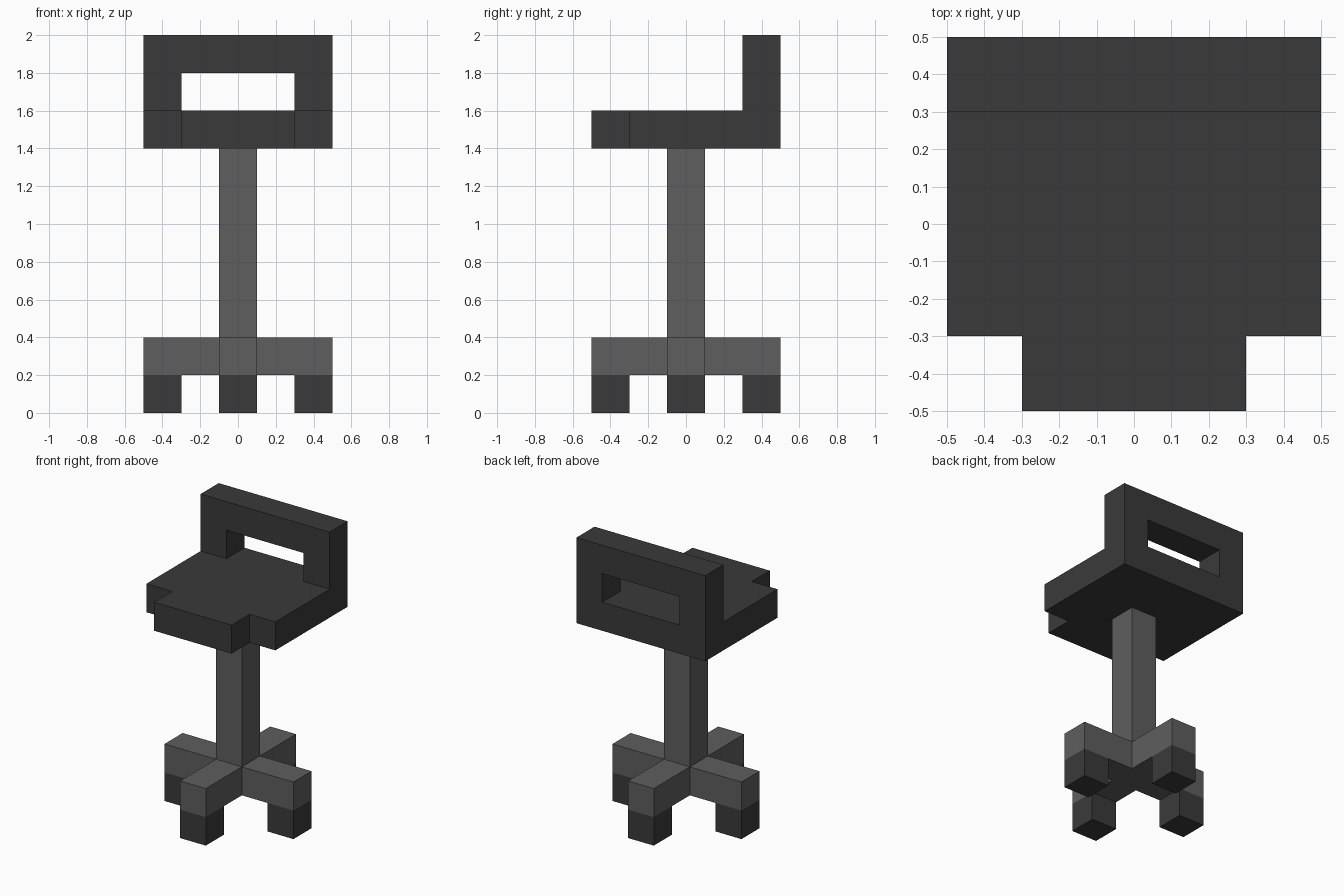
import bpy
import bmesh
from mathutils import Matrix, Vector

if "Cube" in bpy.data.objects:
    bpy.data.objects.remove(bpy.data.objects["Cube"], do_unlink=True)


def make_material(name, value):
    mat = bpy.data.materials.new(name)
    mat.use_nodes = True
    colour = (value, value, value, 1)
    mat.diffuse_color = colour
    mat.node_tree.nodes["Principled BSDF"].inputs["Base Color"].default_value = colour
    return mat


dark = make_material("dark charcoal", 0.042)
grey = make_material("mid grey", 0.112)


def finish(name, bm, mat):
    bmesh.ops.recalc_face_normals(bm, faces=bm.faces)
    mesh = bpy.data.meshes.new(name)
    bm.to_mesh(mesh)
    bm.free()
    mesh.materials.append(mat)
    obj = bpy.data.objects.new(name, mesh)
    bpy.context.collection.objects.link(obj)
    return obj


def box(name, centre, size, mat):
    bm = bmesh.new()
    bmesh.ops.create_cube(bm, size=1, matrix=Matrix.Translation(centre) @ Matrix.Diagonal((*size, 1)))
    return finish(name, bm, mat)


def extrude_profile(name, points, direction, mat):
    bm = bmesh.new()
    face = bm.faces.new([bm.verts.new(p) for p in points])
    result = bmesh.ops.extrude_face_region(bm, geom=[face], use_keep_orig=True)
    moved = [v for v in result["geom"] if isinstance(v, bmesh.types.BMVert)]
    bmesh.ops.translate(bm, verts=moved, vec=direction)
    return finish(name, bm, mat)


def mirrored(half):
    return half + [(-x, y) for x, y in reversed(half)]


# Seat with a narrower front lip
seat = mirrored([(0.3, -0.5), (0.3, -0.3), (0.5, -0.3), (0.5, 0.5)])
extrude_profile("seat", [(x, y, 1.4) for x, y in seat], Vector((0, 0, 0.2)), dark)

# Backrest frame, open above the seat
back = mirrored([(0.3, 1.8), (0.3, 1.6), (0.5, 1.6), (0.5, 2.0)])
extrude_profile("backrest", [(x, 0.3, z) for x, z in back], Vector((0, 0.2, 0)), dark)

# Post
box("post", (0, 0, 0.9), (0.2, 0.2, 1.0), grey)

# Cross-shaped base: one arm outline turned four times
cross = []
for turn in range(4):
    for x, y in ((0.5, -0.1), (0.5, 0.1), (0.1, 0.1)):
        for _ in range(turn):
            x, y = -y, x
        cross.append((x, y, 0.2))
extrude_profile("base_cross", cross, Vector((0, 0, 0.2)), grey)

# Feet under the arm ends
for side, x, y in (("left", 1, 0), ("right", -1, 0), ("front", 0, -1), ("back", 0, 1)):
    box(side + "_foot", (x * 0.4, y * 0.4, 0.1), (0.2, 0.2, 0.2), dark)
